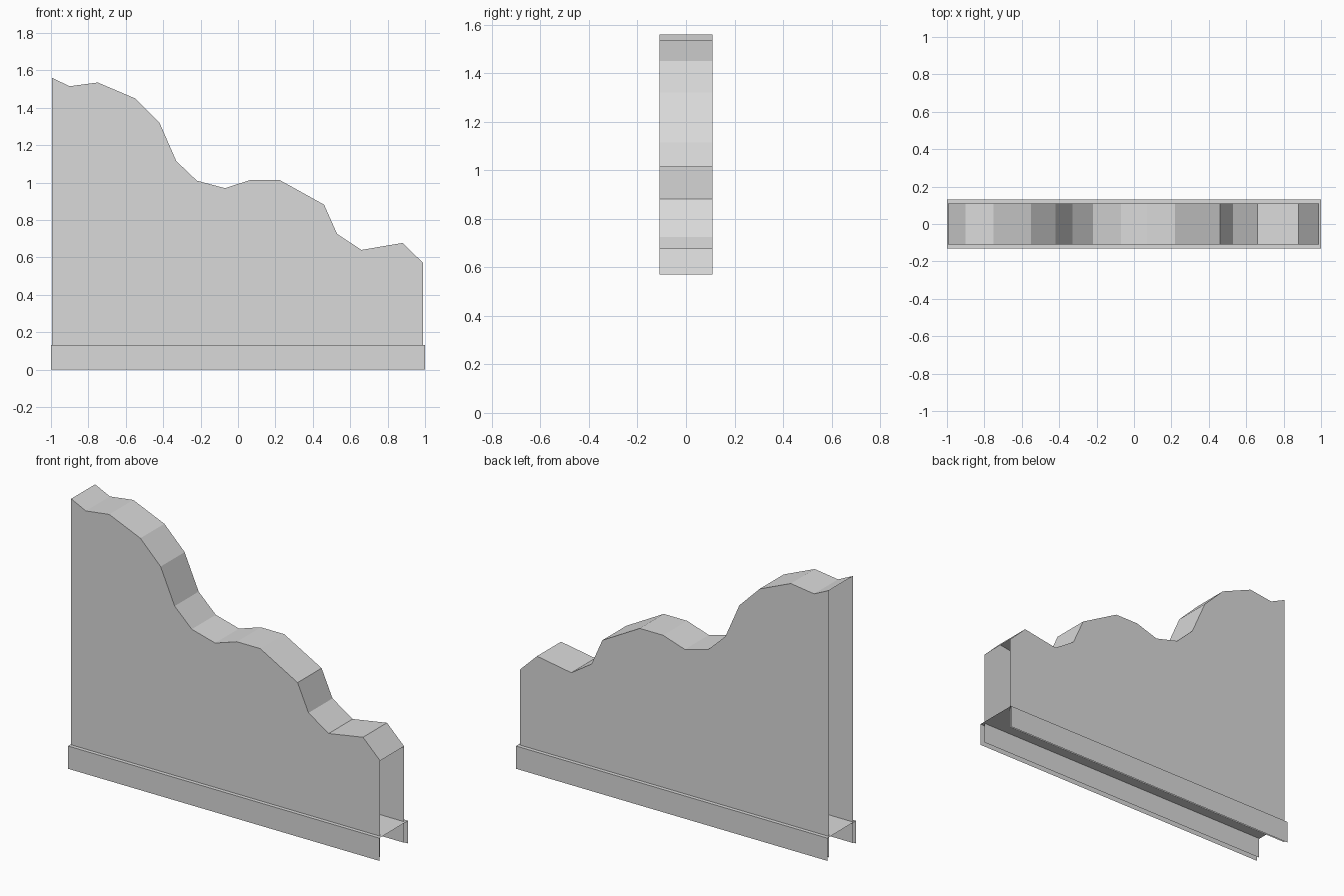
import bpy
import bmesh

cube = bpy.data.objects.get("Cube")
if cube:
    bpy.data.objects.remove(cube, do_unlink=True)

grey = bpy.data.materials.new("light_grey")
grey.use_nodes = True
colour = (0.7, 0.7, 0.7, 1.0)
grey.diffuse_color = colour
grey.node_tree.nodes["Principled BSDF"].inputs["Base Color"].default_value = colour


def finish(name, bm):
    mesh = bpy.data.meshes.new(name)
    bm.to_mesh(mesh)
    bm.free()
    mesh.materials.append(grey)
    obj = bpy.data.objects.new(name, mesh)
    bpy.context.collection.objects.link(obj)
    return obj


# Stepped skyline of the panel, from its tall end to its low end
skyline = [(-0.995, 1.56), (-0.90, 1.515), (-0.75, 1.535), (-0.55, 1.45),
           (-0.42, 1.32), (-0.33, 1.115), (-0.22, 1.01), (-0.07, 0.97),
           (0.07, 1.015), (0.22, 1.015), (0.46, 0.882), (0.53, 0.725),
           (0.66, 0.64), (0.88, 0.677), (0.99, 0.57)]
wall_y, base_y, base_top = 0.11, 0.132, 0.132

# Hollow panel: two walls joined by the top strip, open at both ends
bm = bmesh.new()
front = [bm.verts.new((x, -wall_y, z)) for x, z in skyline]
back = [bm.verts.new((x, wall_y, z)) for x, z in skyline]
for i in range(len(skyline) - 1):
    bm.faces.new((front[i], front[i + 1], back[i + 1], back[i]))
for side, y in ((front, -wall_y), (back, wall_y)):
    low = [bm.verts.new((skyline[k][0], y, 0.01)) for k in (0, -1)]
    outline = low + side[::-1]
    bm.faces.new(outline if side is front else outline[::-1])
finish("skyline_panel", bm)

# Base rail: an upside-down channel, open at both ends
bm = bmesh.new()
section = [(-base_y, 0), (-base_y, base_top), (base_y, base_top), (base_y, 0)]
left = [bm.verts.new((-1, y, z)) for y, z in section]
right = [bm.verts.new((1, y, z)) for y, z in section]
for i in range(len(section) - 1):
    bm.faces.new((left[i], right[i], right[i + 1], left[i + 1]))
finish("base_rail", bm)
